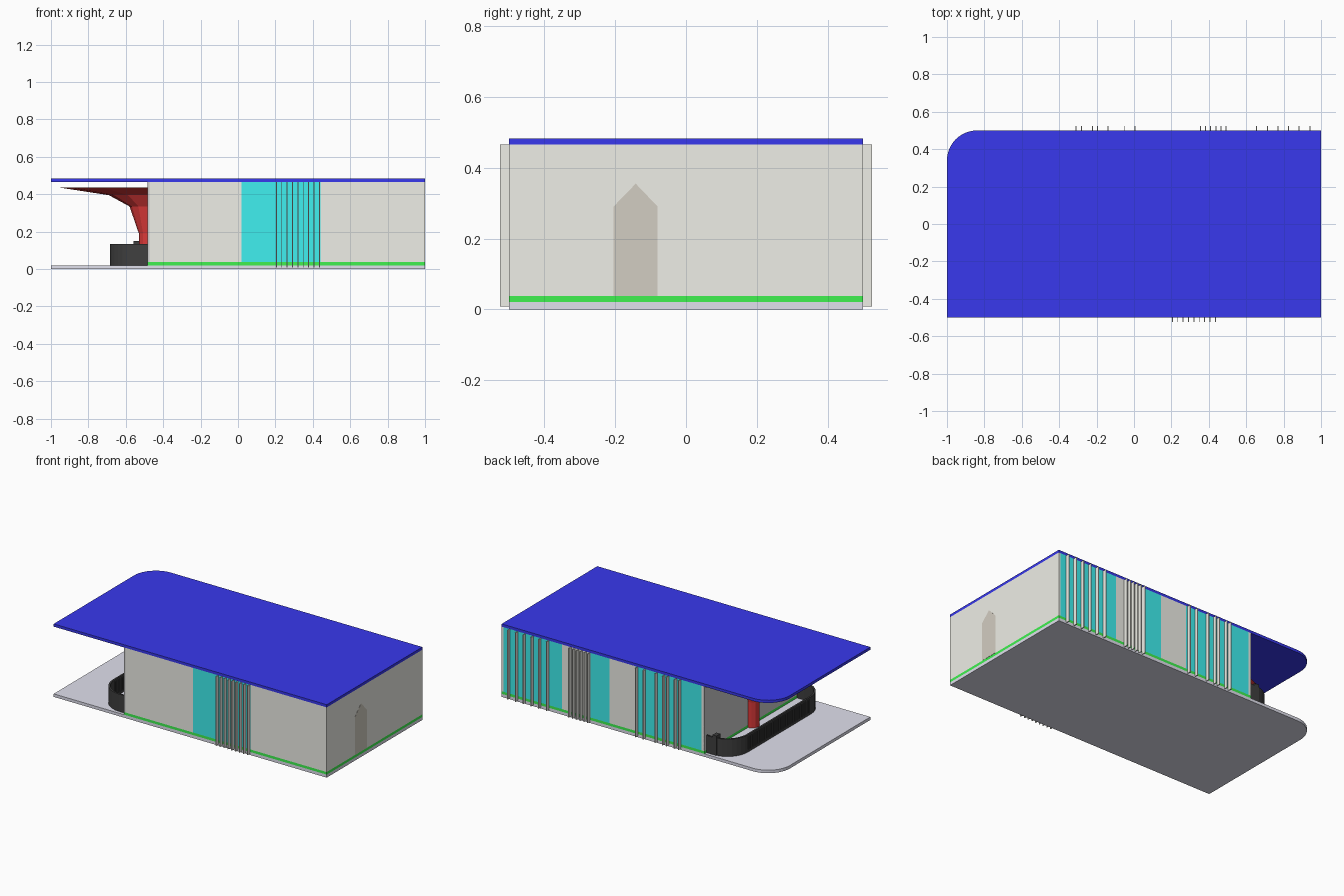
import bpy, bmesh
from math import cos, sin, pi

if "Cube" in bpy.data.objects:
    bpy.data.objects.remove(bpy.data.objects["Cube"])


def material(name, rgb):
    m = bpy.data.materials.new(name)
    m.diffuse_color = (*rgb, 1)
    m.use_nodes = True
    m.node_tree.nodes["Principled BSDF"].inputs["Base Color"].default_value = m.diffuse_color
    return m


BEIGE = material("beige", (0.86, 0.86, 0.80))
GLASS = material("cyan", (0.05, 0.87, 0.87))
BLUE = material("blue", (0.04, 0.04, 0.85))
GREEN = material("green", (0.05, 0.88, 0.08))
STONE = material("lilac", (0.75, 0.75, 0.85))
BROWN = material("brown", (0.65, 0.61, 0.54))
RED = material("red", (0.70, 0.04, 0.04))
BLACK = material("black", (0.05, 0.05, 0.05))


def finish(name, bm, mat):
    bmesh.ops.recalc_face_normals(bm, faces=bm.faces)
    me = bpy.data.meshes.new(name)
    bm.to_mesh(me)
    bm.free()
    ob = bpy.data.objects.new(name, me)
    bpy.context.collection.objects.link(ob)
    if mat:
        me.materials.append(mat)
    return ob


def box(name, x, y, z, mat):
    bm = bmesh.new()
    bmesh.ops.create_cube(bm, size=1)
    for v in bm.verts:
        v.co = [r[0] if c < 0 else r[1] for r, c in zip((x, y, z), v.co)]
    return finish(name, bm, mat)


def prism(name, points, offset, mat):
    bm = bmesh.new()
    face = bm.faces.new([bm.verts.new(p) for p in points])
    ext = bmesh.ops.extrude_face_region(bm, geom=[face])["geom"]
    bmesh.ops.translate(bm, vec=offset, verts=[v for v in ext if isinstance(v, bmesh.types.BMVert)])
    # keep the starting cap so the solid is closed
    if not face.is_valid:
        bm.faces.new([v for v in bm.verts][:len(points)])
    return finish(name, bm, mat)


def arc(cx, cy, r, a0, a1, n=12):
    return [(cx + r * cos(a0 + (a1 - a0) * i / n), cy + r * sin(a0 + (a1 - a0) * i / n))
            for i in range(n + 1)]


# Base and roof slabs share an outline with one rounded corner
outline = [(-1, -0.5), (1, -0.5), (1, 0.5)] + arc(-0.84, 0.34, 0.16, pi / 2, pi)
prism("base_slab", [(x, y, 0) for x, y in outline], (0, 0, 0.02), STONE)
prism("roof_slab", [(x, y, 0.465) for x, y in outline], (0, 0, 0.018), BLUE)

# Floor strip and end walls
LEFT, Z0, Z1, T = -0.485, 0.037, 0.465, 0.012
box("floor", (LEFT, 1), (-0.5, 0.5), (0.02, Z0), GREEN)
box("right_wall", (1 - T, 1), (-0.5, 0.5), (Z0, Z1), BEIGE)
box("left_wall", (LEFT, LEFT + T), (-0.5, 0.5), (Z0, Z1), None)

# Long walls as runs of panels: (start, end, material)
front = [(LEFT, 0.02, BEIGE), (0.02, 0.44, GLASS), (0.44, 1 - T, BEIGE)]
back = [(LEFT, -0.465, BEIGE), (-0.465, 0.02, GLASS), (0.02, 0.21, BEIGE),
        (0.21, 0.35, GLASS), (0.35, 0.56, BEIGE), (0.56, 1 - T, GLASS)]
for side, y, panels in (("front", (-0.5, -0.5 + T), front), ("back", (0.5 - T, 0.5), back)):
    for i, (a, b, mat) in enumerate(panels):
        kind = "window" if mat is GLASS else "wall"
        box(f"{side}_{kind}_{i}", (a, b), y, (Z0, Z1), mat)

# Vertical fins in front of the windows
front_fins = [0.205 + 0.0288 * i for i in range(9)]
back_fins = ([-0.31, -0.28, -0.222, -0.195, -0.138, -0.052, 0.005]
             + [0.355 + 0.0275 * i for i in range(6)] + [0.656 + 0.0568 * i for i in range(6)])
for side, y, xs in (("front", (-0.525, -0.5), front_fins), ("back", (0.5, 0.525), back_fins)):
    for i, x in enumerate(xs):
        box(f"{side}_fin_{i}", (x - 0.0025, x + 0.0025), y, (0.008, Z1), BEIGE)

# Pointed door on the right wall
door = [(-0.205, Z0), (-0.08, Z0), (-0.08, 0.29), (-0.142, 0.355), (-0.205, 0.29)]
prism("door", [(0.999, y, z) for y, z in door], (0.002, 0, 0), BROWN)

# Flared half column against the left wall: (height, reach, half width)
rings = [(0.02, 0.045, 0.045), (0.19, 0.045, 0.045), (0.335, 0.095, 0.065),
         (0.395, 0.205, 0.10), (0.435, 0.465, 0.18)]
bm = bmesh.new()
N = 6
loops = [[bm.verts.new((LEFT - a * sin(pi * i / N), b * cos(pi * i / N), z)) for i in range(N + 1)]
         for z, a, b in rings]
for lo, hi in zip(loops, loops[1:]):
    for i in range(N):
        bm.faces.new((lo[i], lo[i + 1], hi[i + 1], hi[i]))
    bm.faces.new((lo[N], lo[0], hi[0], hi[N]))
bm.faces.new(loops[0])
bm.faces.new(loops[-1])
finish("flared_column", bm, RED)

# Terrace railing: solid rounded ends, slatted long side
R, YE, XO = 0.15, 0.48, -0.685


def end_band(name, s):
    def path(d):
        r = R - d
        pts = arc(XO + R, YE - R, r, pi, pi / 2, 8) + [(LEFT, YE - d)]
        return [(x, s * y) for x, y in pts]
    outer, inner = path(0), path(0.012)
    bm = bmesh.new()
    rows = [[bm.verts.new((x, y, z)) for x, y in p]
            for p, z in ((outer, 0.02), (outer, 0.135), (inner, 0.135), (inner, 0.02))]
    for k in range(4):
        a, b = rows[k], rows[(k + 1) % 4]
        for i in range(len(a) - 1):
            bm.faces.new((a[i], a[i + 1], b[i + 1], b[i]))
    for i in (0, -1):
        bm.faces.new([r[i] for r in rows])
    finish(name, bm, BLACK)


end_band("railing_back_end", 1)
end_band("railing_front_end", -1)
box("railing_top", (XO, XO + 0.012), (R - YE, YE - R), (0.123, 0.135), BLACK)
box("railing_foot", (XO, XO + 0.012), (R - YE, YE - R), (0.02, 0.035), BLACK)
count = 36
for i in range(count):
    y = (R - YE) + (i + 0.5) * 2 * (YE - R) / count
    box(f"railing_slat_{i}", (XO, XO + 0.012), (y - 0.006, y + 0.006), (0.035, 0.123), BLACK)
box("railing_post", (-0.56, -0.53), (0.44, 0.48), (0.02, 0.15), BLACK)
